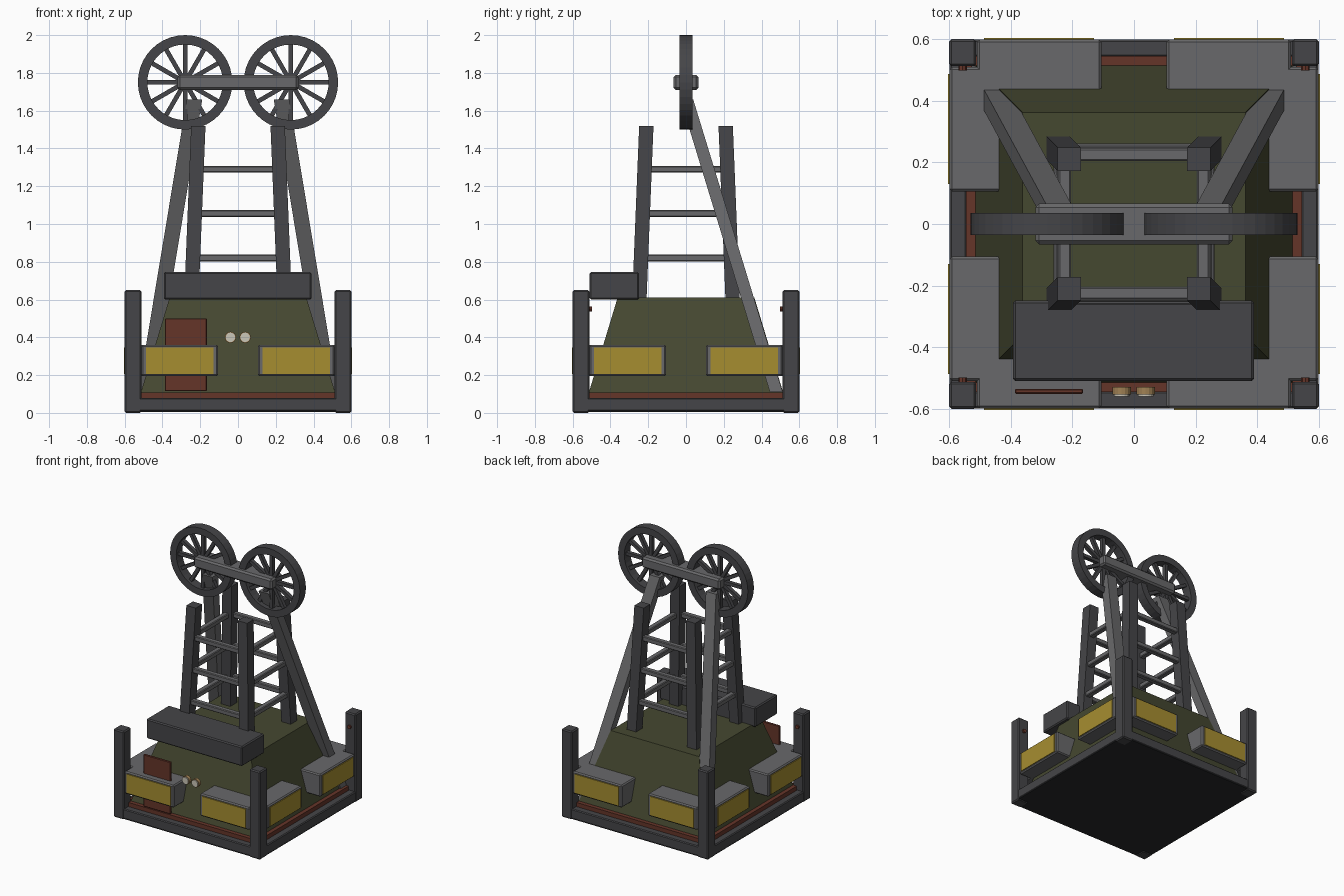
import bpy, bmesh, math
from mathutils import Vector, Matrix

if "Cube" in bpy.data.objects:
    bpy.data.objects.remove(bpy.data.objects["Cube"])


def mat(name, rgb):
    m = bpy.data.materials.new(name)
    m.diffuse_color = (*rgb, 1)
    m.use_nodes = True
    m.node_tree.nodes["Principled BSDF"].inputs["Base Color"].default_value = m.diffuse_color
    return m


DARK = mat("dark_steel", (0.06, 0.06, 0.065))
FLOOR = mat("floor_black", (0.02, 0.021, 0.023))
GREY = mat("steel", (0.14, 0.14, 0.145))
OLIVE = mat("olive", (0.06, 0.065, 0.03))
YELLOW = mat("yellow", (0.38, 0.27, 0.03))
RUST = mat("rust", (0.13, 0.035, 0.022))
TAN = mat("brass", (0.35, 0.22, 0.09))
PALE = mat("lamp", (0.6, 0.57, 0.48))


def finish(name, bm, m, bevel=0):
    bmesh.ops.recalc_face_normals(bm, faces=bm.faces[:])
    me = bpy.data.meshes.new(name)
    bm.to_mesh(me)
    bm.free()
    me.materials.append(m)
    ob = bpy.data.objects.new(name, me)
    bpy.context.collection.objects.link(ob)
    if bevel:
        b = ob.modifiers.new("bevel", 'BEVEL')
        b.width, b.segments = bevel, 1
    return ob


def box(name, lo, hi, m, bevel=0, rot=None):
    lo, hi = Vector(lo), Vector(hi)
    bm = bmesh.new()
    bmesh.ops.create_cube(bm, size=1, matrix=Matrix.Translation((lo + hi) / 2)
                          @ Matrix.Diagonal((*(hi - lo), 1)))
    if rot:
        bm.transform(rot)
    return finish(name, bm, m, bevel)


# sloped post with level ends: half sizes ha at the foot a, hb at the head b
def post(name, a, ha, b, hb, m, bevel=0):
    bm = bmesh.new()
    bmesh.ops.create_cube(bm, size=2)
    for v in bm.verts:
        c, h = (a, ha) if v.co.z < 0 else (b, hb)
        v.co = (c[0] + v.co.x * h[0], c[1] + v.co.y * h[1], c[2])
    return finish(name, bm, m, bevel)


def cyl_y(name, c, r, depth, m, seg=16):
    bm = bmesh.new()
    bmesh.ops.create_cone(bm, cap_ends=True, segments=seg, radius1=r, radius2=r, depth=depth,
                          matrix=Matrix.Translation(c) @ Matrix.Rotation(math.pi / 2, 4, 'X'))
    return finish(name, bm, m)


def ring_y(name, c, ro, ri, hw, m, seg=40):
    bm = bmesh.new()
    rows = []
    for i in range(seg):
        a = math.tau * i / seg
        rows.append([bm.verts.new((c[0] + r * math.cos(a), c[1] + y, c[2] + r * math.sin(a)))
                     for r, y in ((ro, -hw), (ro, hw), (ri, hw), (ri, -hw))])
    for i in range(seg):
        p, q = rows[i], rows[(i + 1) % seg]
        for j in range(4):
            k = (j + 1) % 4
            bm.faces.new((p[j], p[k], q[k], q[j]))
    return finish(name, bm, m)


# base floor and the olive mound
box("base_floor", (-0.595, -0.595, 0.005), (0.595, 0.595, 0.05), FLOOR)
post("mound", (0, 0, 0.04), (0.535, 0.535), (0, 0, 0.61), (0.362, 0.362), OLIVE)

# four sides: frame beam, rust strip, two sign boxes with yellow panels
for s in range(4):
    R = Matrix.Rotation(s * math.pi / 2, 4, 'Z')
    box("frame_beam", (-0.56, -0.598, 0.008), (0.56, -0.543, 0.08), DARK, 0.006, R)
    box("rust_strip", (-0.515, -0.545, 0.04), (0.515, -0.515, 0.108), RUST, 0, R)
    for sx in (-1, 1):
        x = 0.308 * sx
        box("panel_box", (x - 0.202, -0.598, 0.195), (x + 0.202, -0.42, 0.36), GREY, 0.008, R)
        box("yellow_panel", (x - 0.178, -0.604, 0.207), (x + 0.178, -0.59, 0.347), YELLOW, 0, R)

for sx in (-1, 1):
    for sy in (-1, 1):
        # corner posts with bolts
        x, y = 0.556 * sx, 0.556 * sy
        box("corner_post", (x - 0.044, y - 0.044, 0), (x + 0.044, y + 0.044, 0.65), DARK, 0.008)
        cyl_y("post_bolt", (x, 0.508 * sy, 0.55), 0.014, 0.02, RUST, 8)
        # tower legs
        post("tower_leg", (0.247 * sx, 0.247 * sy, 0.6), (0.038, 0.038),
             (0.21 * sx, 0.21 * sy, 1.52), (0.038, 0.038), DARK)
    # diagonal back struts
    post("back_strut", (0.487 * sx, 0.478 * sy, 0.11), (0.041, 0.034),
         (0.23 * sx, 0.004, 1.66), (0.041, 0.034), GREY)

# tower rungs on all four sides
for z in (0.82, 1.055, 1.29):
    c = 0.25 - (z - 0.6) * 0.037
    for s in range(4):
        box("tower_rung", (-c, -c - 0.02, z - 0.018), (c, -c + 0.02, z + 0.018), GREY, 0.005,
            Matrix.Rotation(s * math.pi / 2, 4, 'Z'))

# winding wheels with twelve spokes, and the axle bar across them
for sx in (-1, 1):
    c = Vector((0.28 * sx, 0, 1.75))
    ring_y("wheel_rim", c, 0.25, 0.2, 0.035, DARK)
    cyl_y("wheel_hub", c, 0.038, 0.1, DARK)
    for i in range(12):
        box("wheel_spoke", (0, -0.014, -0.012), (0.21, 0.014, 0.012), DARK, 0,
            Matrix.Translation(c) @ Matrix.Rotation(i * math.tau / 12, 4, 'Y'))
box("axle_bar", (-0.32, -0.066, 1.71), (0.32, 0.066, 1.79), GREY, 0.012)

# front canopy, door and lamps
box("front_canopy", (-0.393, -0.51, 0.6), (0.39, -0.248, 0.745), DARK, 0.008)
box("front_door", (-0.387, -0.551, 0.115), (-0.165, -0.535, 0.5), RUST, 0.004)
for x in (-0.04, 0.038):
    cyl_y("lamp_rim", (x, -0.541, 0.4), 0.03, 0.024, TAN)
    cyl_y("lamp_lens", (x, -0.552, 0.4), 0.025, 0.016, PALE)
